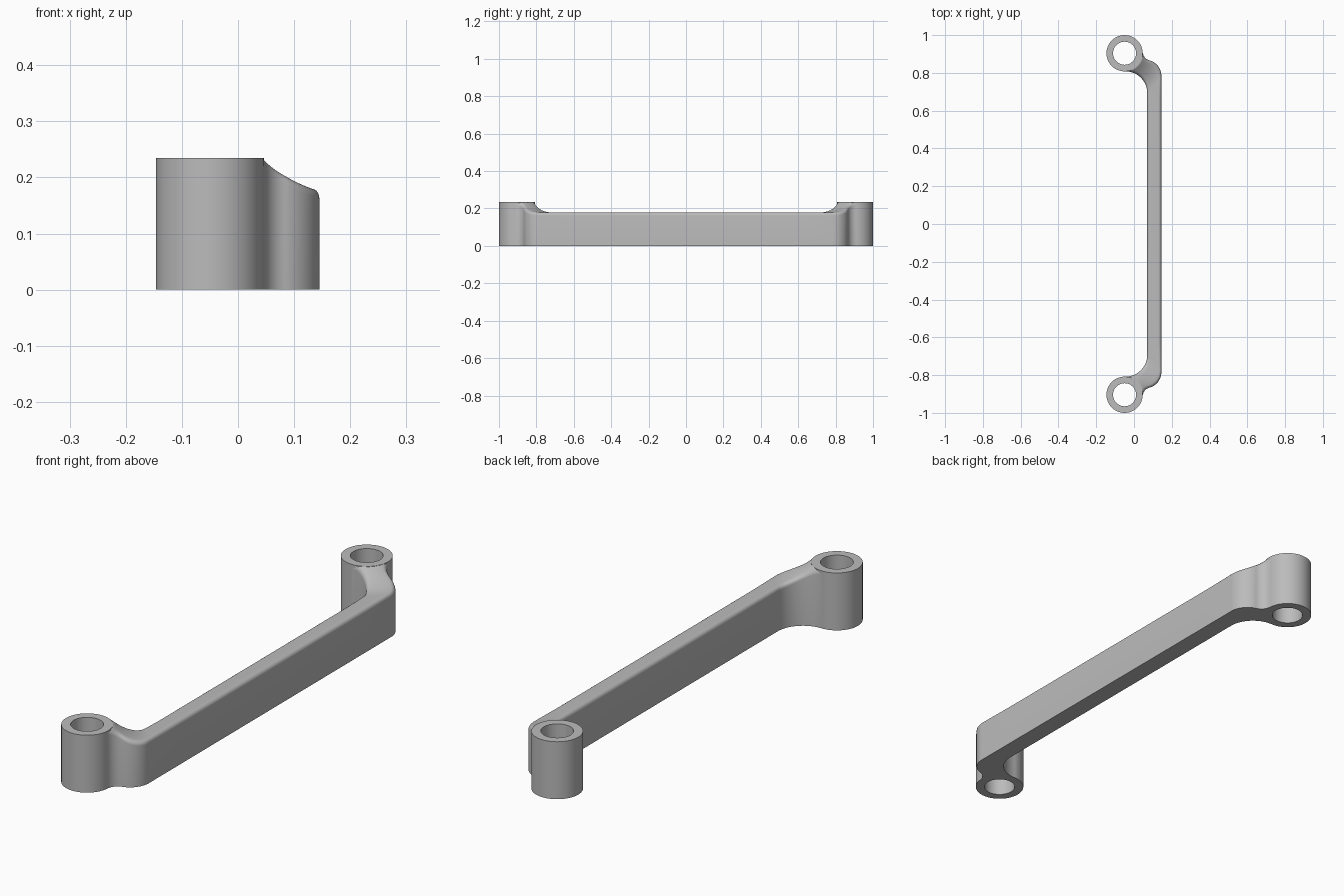
import bpy, bmesh
from math import sin, cos, pi, radians, hypot

RING_X, RING_Y = -0.05, 0.904
RING_R, HOLE_R, RING_H = 0.096, 0.061, 0.235
BAR_H, EDGE_R = 0.178, 0.016

if "Cube" in bpy.data.objects:
    bpy.data.objects.remove(bpy.data.objects["Cube"])

# Single grey material
grey = bpy.data.materials.new("plain grey")
grey.use_nodes = True
colour = (0.5, 0.5, 0.5, 1)
grey.diffuse_color = colour
grey.node_tree.nodes["Principled BSDF"].inputs["Base Color"].default_value = colour


def skin(name, sections, closed):
    """Skin a run of closed cross-sections, joined end to end or capped."""
    bm = bmesh.new()
    loops = [[bm.verts.new(p) for p in s] for s in sections]
    pairs = list(zip(loops, loops[1:]))
    if closed:
        pairs.append((loops[-1], loops[0]))
    else:
        bm.faces.new(loops[0])
        bm.faces.new(loops[-1])
    for a, b in pairs:
        for i in range(len(a)):
            j = (i + 1) % len(a)
            bm.faces.new((a[i], a[j], b[j], b[i]))
    bmesh.ops.recalc_face_normals(bm, faces=bm.faces)
    mesh = bpy.data.meshes.new(name)
    bm.to_mesh(mesh)
    bm.free()
    mesh.materials.append(grey)
    ob = bpy.data.objects.new(name, mesh)
    bpy.context.collection.objects.link(ob)
    bpy.ops.object.select_all(action='DESELECT')
    ob.select_set(True)
    bpy.context.view_layer.objects.active = ob
    bpy.ops.object.shade_smooth_by_angle(angle=radians(35))


def arc(cx, cy, r, start, end, n):
    angles = [radians(start + (end - start) * i / n) for i in range(n + 1)]
    return [(cx + r * cos(a), cy + r * sin(a)) for a in angles]


# Hollow bosses at both ends
for name, side in (("front_ring", -1), ("back_ring", 1)):
    wall = [(HOLE_R, 0), (RING_R, 0), (RING_R, RING_H), (HOLE_R, RING_H)]
    turns = [2 * pi * i / 72 for i in range(72)]
    skin(name, [[(RING_X + r * cos(a), side * RING_Y + r * sin(a), z)
                 for r, z in wall] for a in turns], True)


# Arm top flares upward towards each boss
def top_height(x, y):
    gap = hypot(x - RING_X, abs(y) - RING_Y) - RING_R
    t = min(max(gap / 0.14, 0), 1)
    return BAR_H + (RING_H - 0.0005 - BAR_H) * (1 - t) ** 2


def arm_section(inner, outer):
    (ax, ay), (bx, by) = inner, outer
    width = hypot(bx - ax, by - ay)
    rounding = [(EDGE_R * (1 - cos(a)), EDGE_R * (1 - sin(a)))
                for a in (pi / 2 * i / 6 for i in range(7))]
    flat = [EDGE_R + (width - 2 * EDGE_R) * i / 8 for i in range(1, 8)]
    profile = rounding + [(d, 0) for d in flat]
    profile += [(width - d, drop) for d, drop in reversed(rounding)]
    points = [(bx, by, 0), (ax, ay, 0)]
    for d, drop in profile:
        x, y = ax + (bx - ax) * d / width, ay + (by - ay) * d / width
        points.append((x, y, top_height(x, y) - drop))
    return points


# Plan outlines of one arm end: inner sweep, and outer S-bend
inner = arc(-0.045, -0.693, 0.115, -91, 0, 30)
outer = arc(0.0956, -0.914, 0.05, 176, 105, 10)
outer += arc(0.06, -0.784, 0.085, -75, 0, 20)[1:]
half = list(zip(inner, outer)) + [((0.07, -0.62), (0.145, -0.62))]
mirrored = [tuple((x, -y) for x, y in pair) for pair in reversed(half)]
skin("arm", [arm_section(a, b) for a, b in half + mirrored], False)
